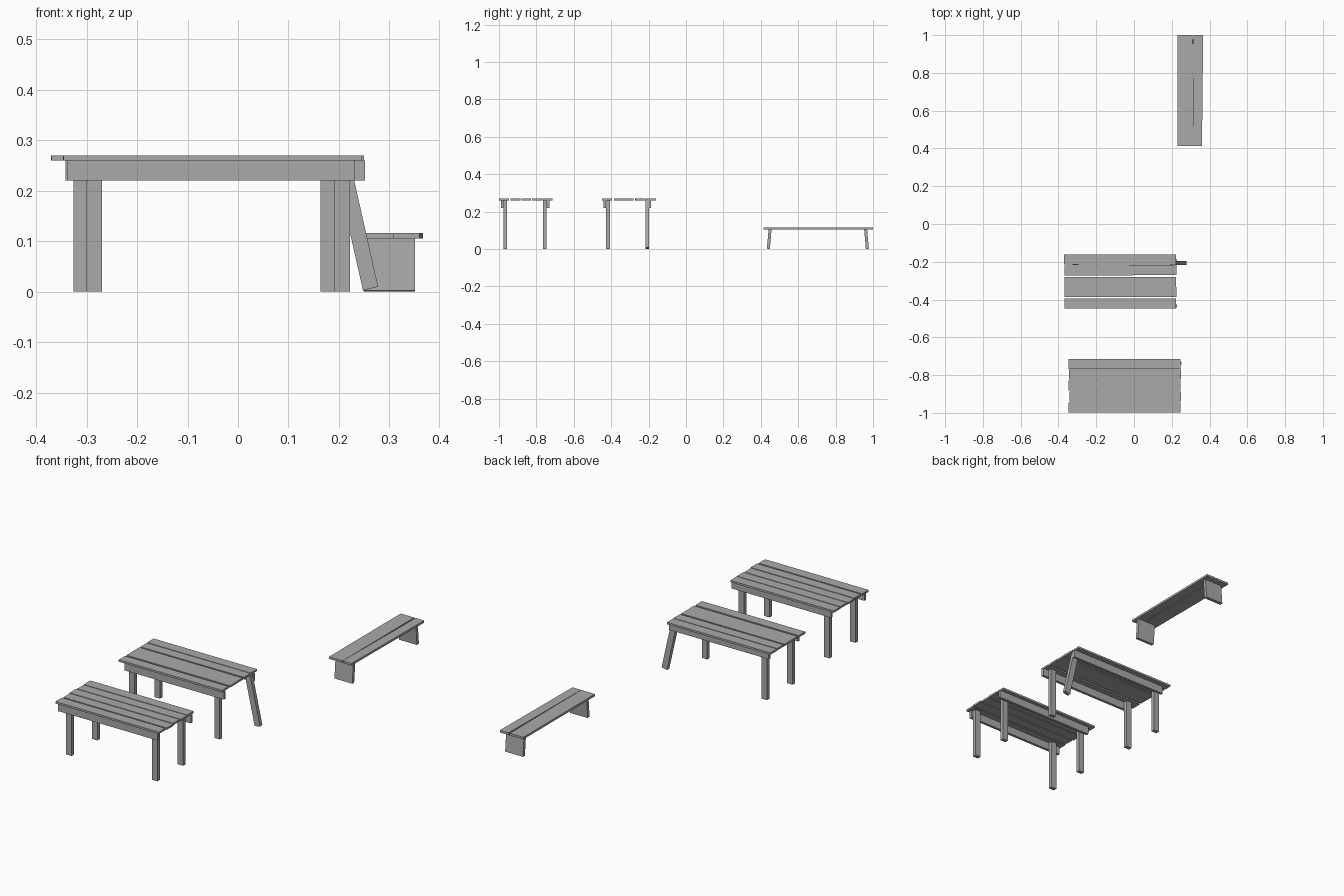
import bpy
from math import radians
from mathutils import Matrix

old = bpy.data.objects.get("Cube")
if old:
    bpy.data.objects.remove(old, do_unlink=True)

wood = bpy.data.materials.new("weathered_grey_wood")
wood.use_nodes = True
GREY = (0.4, 0.4, 0.4, 1)
wood.diffuse_color = GREY
bsdf = next(n for n in wood.node_tree.nodes if n.type == 'BSDF_PRINCIPLED')
bsdf.inputs["Base Color"].default_value = GREY


def board(name, centre, size, axis='Z', tilt=0):
    """A flat-sided timber, turned by tilt degrees about one axis."""
    bpy.ops.mesh.primitive_cube_add(size=1)
    ob = bpy.context.object
    ob.name = ob.data.name = name
    turn = Matrix.Rotation(radians(tilt), 4, axis)
    ob.matrix_world = Matrix.Translation(centre) @ turn @ Matrix.Diagonal((*size, 1))
    ob.data.materials.append(wood)
    return ob


def table(name, planks, rails, leg_xs, leg_ys, leaning=None):
    # Top planks, each slightly out of line
    for i, (x, y, yaw) in enumerate(planks):
        board(f"{name}_top_plank_{i + 1}", (x, y, 0.265), (0.592, 0.053, 0.01), 'Z', yaw)
    # Long side rails outside the legs
    for side, (x, y) in zip(("front", "back"), rails):
        board(f"{name}_{side}_rail", (x, y, 0.24), (0.57, 0.014, 0.04))
    # Legs, one of which may have come loose and lean outward
    for side, y in zip(("front", "back"), leg_ys):
        for end, x in zip(("right", "left"), leg_xs):
            label = f"{name}_{side}_{end}_leg"
            if leaning == (side, end):
                board(label, (0.234, y, 0.133), (0.031, 0.02, 0.26), 'Y', -12.7)
            else:
                board(label, (x, y, 0.13), (0.031, 0.02, 0.26))


table("front_table",
      [(-0.05, -0.74, 0), (-0.048, -0.797, 0.15), (-0.051, -0.854, 0),
       (-0.046, -0.912, 0), (-0.05, -0.972, 0)],
      [(-0.053, -0.983), (-0.033, -0.738)],
      (-0.285, 0.206), (-0.966, -0.755))

table("middle_table",
      [(-0.074, -0.188, 0), (-0.072, -0.245, 0.15), (-0.073, -0.306, 0),
       (-0.072, -0.359, 0), (-0.073, -0.422, 0)],
      [(-0.057, -0.434), (-0.057, -0.194)],
      (-0.31, 0.179), (-0.417, -0.207), leaning=("back", "left"))

# Bench seat: a wide board and a narrow, slightly skewed one
board("bench_wide_seat_board", (0.27, 0.707, 0.111), (0.078, 0.586, 0.011))
board("bench_narrow_seat_board", (0.338, 0.707, 0.111), (0.05, 0.586, 0.011), 'Z', -0.6)

# Bench end panels, splayed outward at the foot
for end, y, lean in (("front", 0.445, -5), ("back", 0.965, 5)):
    board(f"bench_{end}_end_panel", (0.3, y, 0.0535), (0.102, 0.016, 0.105), 'X', lean)
